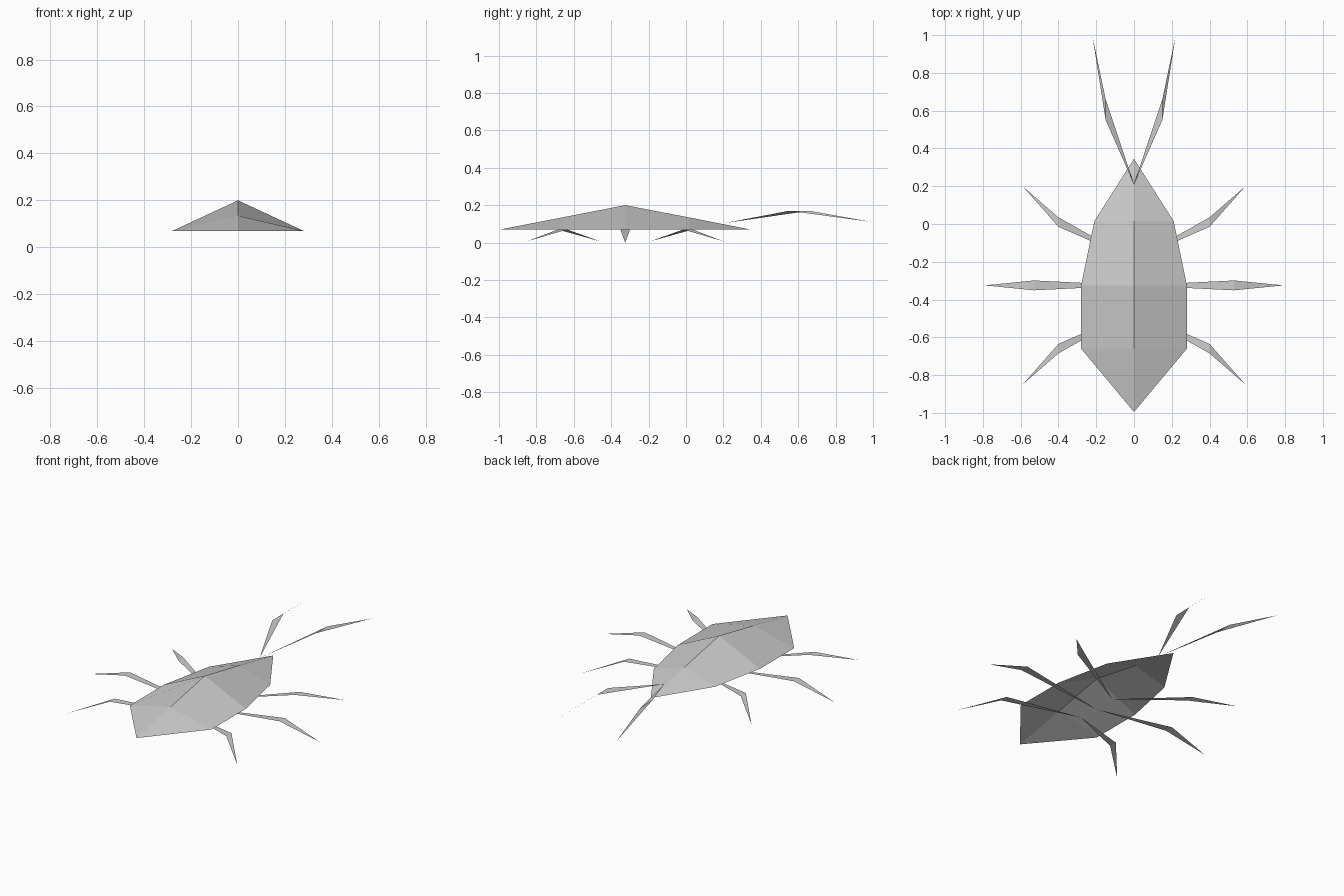
import bpy

if "Cube" in bpy.data.objects:
    bpy.data.objects.remove(bpy.data.objects["Cube"])

grey = bpy.data.materials.new("plain grey")
grey.diffuse_color = (0.6, 0.6, 0.6, 1)
grey.use_nodes = True
grey.node_tree.nodes["Principled BSDF"].inputs["Base Color"].default_value = grey.diffuse_color


def make_part(name, verts, faces):
    mesh = bpy.data.meshes.new(name)
    mesh.from_pydata(verts, [], faces)
    mesh.materials.append(grey)
    obj = bpy.data.objects.new(name, mesh)
    bpy.context.collection.objects.link(obj)
    return obj


def make_limb(name, side, root, knee_x, knee_ys, knee_z, tip):
    """Thin folded sheet: pointed root, two-point knee, pointed tip."""
    pts = [root, (knee_x, knee_ys[0], knee_z), (knee_x, knee_ys[1], knee_z), tip]
    verts = [(side * x, y, z) for x, y, z in pts]
    faces = [(0, 1, 2), (1, 3, 2)]
    if side < 0:
        faces = [f[::-1] for f in faces]
    make_part(name, verts, faces)


# Body shell, open underneath: stations of y, half width, ridge height
RIM = 0.07
stations = [(-0.66, 0.28, 0.135), (-0.325, 0.28, 0.20), (0.015, 0.21, 0.135)]
verts = [(0, -0.995, RIM), (0, 0.345, RIM)]
for y, w, z in stations:
    verts += [(-w, y, RIM), (0, y, z), (w, y, RIM)]
faces = [(0, 3, 2), (0, 4, 3), (1, 8, 9), (1, 9, 10)]
for a in (2, 5):
    faces += [(a, a + 1, a + 4, a + 3), (a + 1, a + 2, a + 5, a + 4)]
make_part("body_shell", verts, faces)

# Three pairs of legs and one pair of antennae
MID = -0.325
for side, label in ((1, "right"), (-1, "left")):
    make_limb("middle_leg_" + label, side, (0, MID, 0.0), 0.53,
              (MID - 0.026, MID + 0.026), 0.07, (0.79, MID, 0.0))
    for d, pos in ((1, "front"), (-1, "rear")):
        knee = sorted((MID + d * 0.31, MID + d * 0.36))
        make_limb(pos + "_leg_" + label, side, (0, MID + d * 0.135, 0.007), 0.4,
                  knee, 0.07, (0.59, MID + d * 0.525, 0.007))
    make_limb("antenna_" + label, side, (0, 0.21, 0.105), 0.15,
              (0.55, 0.66), 0.17, (0.22, 0.995, 0.11))
